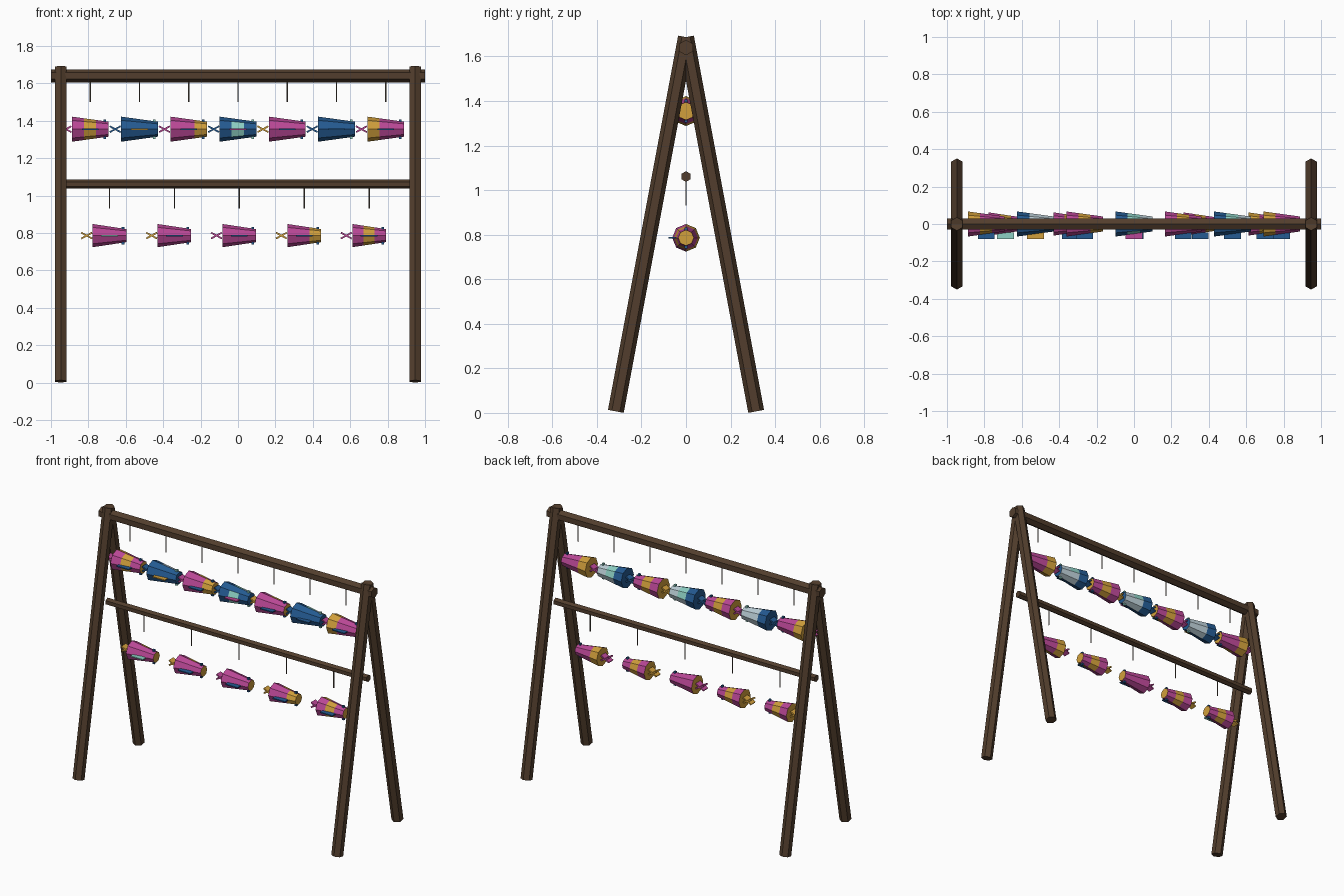
import bpy, bmesh, math
from mathutils import Vector as V

if "Cube" in bpy.data.objects:
    bpy.data.objects.remove(bpy.data.objects["Cube"])


def mat(name, rgb):
    m = bpy.data.materials.new(name)
    m.diffuse_color = (*rgb, 1)
    m.use_nodes = True
    m.node_tree.nodes["Principled BSDF"].inputs["Base Color"].default_value = m.diffuse_color
    return m


WOOD = mat("dark wood", (0.085, 0.048, 0.026))
STRING = mat("string grey", (0.16, 0.13, 0.10))
PINK = mat("magenta", (0.50, 0.065, 0.31))
GOLD = mat("gold", (0.64, 0.35, 0.045))
BLUE = mat("deep blue", (0.018, 0.105, 0.29))
TEAL = mat("pale teal", (0.27, 0.64, 0.56))
PALE = mat("pale grey blue", (0.50, 0.62, 0.68))

X, Y, Z = V((1, 0, 0)), V((0, 1, 0)), V((0, 0, 1))


def finish(name, bm, mats):
    bmesh.ops.recalc_face_normals(bm, faces=bm.faces)
    me = bpy.data.meshes.new(name)
    bm.to_mesh(me)
    bm.free()
    for m in mats:
        me.materials.append(m)
    ob = bpy.data.objects.new(name, me)
    bpy.context.collection.objects.link(ob)
    return ob


def tube(name, rings, u, v, sides, mats, rule=None):
    """Faceted tube through (centre, radius) rings; rule(band, normal) picks the material."""
    bm = bmesh.new()
    loops = []
    for c, r in rings:
        angs = [2 * math.pi * i / sides for i in range(sides)]
        loops.append([bm.verts.new(V(c) + r * (math.cos(a) * u + math.sin(a) * v)) for a in angs])
    for b in range(len(loops) - 1):
        for i in range(sides):
            j = (i + 1) % sides
            f = bm.faces.new((loops[b][i], loops[b][j], loops[b + 1][j], loops[b + 1][i]))
            if rule:
                a = 2 * math.pi * (i + 0.5) / sides
                f.material_index = rule(b, math.cos(a) * u + math.sin(a) * v)
    for end in (loops[0], loops[-1]):
        f = bm.faces.new(end)
        if rule:
            f.material_index = rule(-1, V((0, 0, 0)))
    return finish(name, bm, mats)


def box(name, loc, size, m, tilts=(0,)):
    bm = bmesh.new()
    for t in tilts:
        vs = bmesh.ops.create_cube(bm, size=1)["verts"]
        for p in vs:
            x, y, z = p.co.x * size[0], p.co.y * size[1], p.co.z * size[2]
            c, s = math.cos(t), math.sin(t)
            p.co = V(loc) + V((x * c - z * s, y, x * s + z * c))
    return finish(name, bm, [m])


# A-frame legs, hexagonal with an edge facing front and back
for sx in (-1, 1):
    for sy in (-1, 1):
        foot, top = V((sx * 0.947, sy * 0.315, 0.007)), V((sx * 0.947, 0, 1.687))
        across = (top - foot).normalized().cross(X)
        tube("leg", [(foot, 0.036), (top, 0.036)], across, X, 6, [WOOD])

# Hexagonal rails
tube("top_rail", [((-1, 0, 1.64), 0.035), ((1, 0, 1.64), 0.035)], Z, Y, 6, [WOOD])
tube("lower_rail", [((-0.955, 0, 1.061), 0.024), ((0.955, 0, 1.061), 0.024)], Z, Y, 6, [WOOD])


def fish(x, z, half, big, small, main, front, back, tail, fin):
    """Hanging fish: tapered body, crossed tail, side fin and eyes."""
    blue = main is BLUE
    mats = [main, GOLD, TEAL, PALE]

    def rule(band, n):
        if band < 0:                      # end caps
            return 0 if blue else 1
        if blue:                          # pale rear flank, teal patches
            if n.y > 0:
                if band == 0:
                    return 0
                return 2 if (n.z > 0) == (band == 1) and n.z > 0 and back == 1 else 3
            return 2 if band == front and abs(n.z) < 0.5 else 0
        return 1 if band == (front if n.y < 0 else back) else 0

    rings = []
    for k in (0, 0.33, 0.66, 1):
        rings.append(((x - half + 2 * half * k, 0, z), big + (small - big) * k))
    tube("fish_body", rings, Y, Z, 8, mats, rule)
    box("fish_tail", (x - half - 0.032, 0, z), (0.066, 0.045, 0.009), tail, (0.5, -0.5))
    box("fish_fin", (x, -0.062, z), (0.09, 0.034, 0.007), fin)
    for s in (-1, 1):
        box("fish_eye", (x + half * 0.8, 0, z + s * (small + 0.005)), (0.014, 0.014, 0.014),
            TEAL if blue else BLUE)


# Upper row: front band, back band, colours
upper = [(PINK, 1, 0, PINK, BLUE), (BLUE, -2, 0, BLUE, GOLD), (PINK, 2, 1, PINK, BLUE),
         (BLUE, 1, 1, BLUE, PINK), (PINK, -2, 1, GOLD, BLUE), (BLUE, -2, 1, BLUE, BLUE),
         (PINK, 0, 0, PINK, BLUE)]
for i, (m, f, b, t, fin) in enumerate(upper):
    x = -0.79 + i * 0.2633
    fish(x, 1.355, 0.098, 0.067, 0.04, m, f, b, t, fin)
    tube("upper_string", [((x, 0, 1.50), 0.0035), ((x, 0, 1.63), 0.0035)], X, Y, 6, [STRING])

# Lower row
lower = [(-2, 1, GOLD, TEAL), (-2, 1, GOLD, BLUE), (-2, -2, PINK, BLUE),
         (2, 1, GOLD, BLUE), (1, 0, PINK, BLUE)]
for i, (f, b, t, fin) in enumerate(lower):
    x = -0.687 + i * 0.347
    fish(x, 0.786, 0.09, 0.062, 0.035, PINK, f, b, t, fin)
    tube("lower_string", [((x, 0, 0.93), 0.0035), ((x, 0, 1.05), 0.0035)], X, Y, 6, [STRING])
